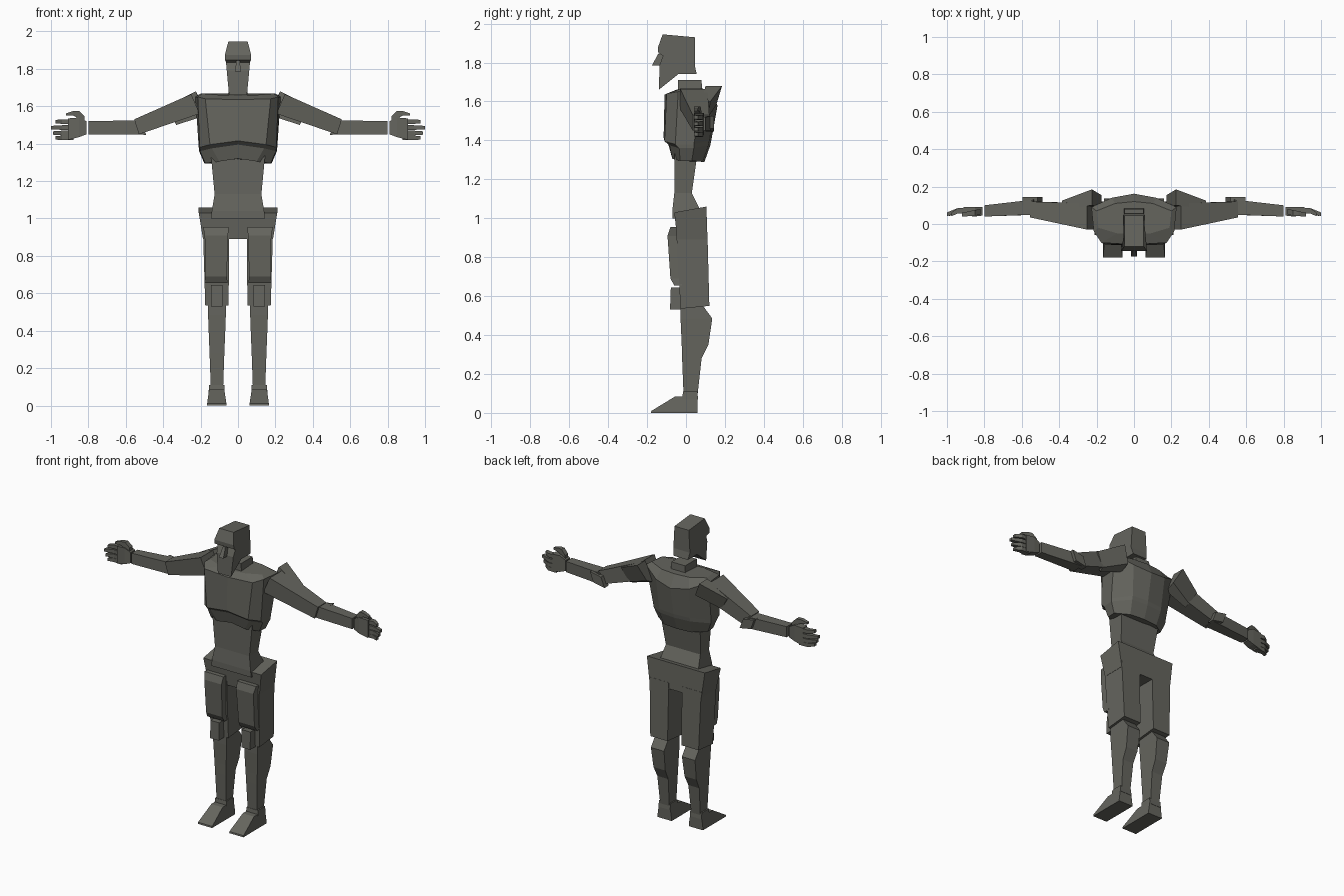
import bpy, bmesh

grey = bpy.data.materials.new("dark warm grey")
grey.diffuse_color = (0.13, 0.13, 0.112, 1)


def loft(name, rings, mirror=False):
    """Skin equal-length rings of points, cap both ends, optionally mirror in x."""
    bm = bmesh.new()
    vs = [[bm.verts.new(p) for p in r] for r in rings]
    n = len(rings[0])
    for a, b in zip(vs, vs[1:]):
        for i in range(n):
            j = (i + 1) % n
            bm.faces.new((a[i], a[j], b[j], b[i]))
    bm.faces.new(vs[0][::-1])
    bm.faces.new(vs[-1])
    bmesh.ops.recalc_face_normals(bm, faces=bm.faces)
    me = bpy.data.meshes.new(name)
    bm.to_mesh(me)
    bm.free()
    me.materials.append(grey)
    ob = bpy.data.objects.new(name, me)
    bpy.context.collection.objects.link(ob)
    if mirror:
        m = ob.modifiers.new("mirror", 'MIRROR')
        m.use_mirror_merge = False
    return ob


def zr(z, x0, x1, y0, y1, dz=0.0):
    """Level rectangle; dz raises its back edge."""
    return [(x0, y0, z), (x1, y0, z), (x1, y1, z + dz), (x0, y1, z + dz)]


def xr(x, y0, y1, z0, z1, tilt=0.0, dy=0.0):
    """Rectangle across the arm; tilt pushes the top outward, dy shifts it back."""
    return [(x, y0, z0), (x, y1, z0), (x + tilt, y1 + dy, z1), (x + tilt, y0 + dy, z1)]


def sym(half):
    """Close a half outline (first and last point on x = 0) into a ring."""
    return half + [(-x, y, z) for x, y, z in half[-2:0:-1]]


def side_profile(name, pts):
    """Side outline of (y, z, half width) spanned across x."""
    return loft(name, [[(-w, y, z) for y, z, w in pts], [(w, y, z) for y, z, w in pts]])


# head, nose, neck
side_profile("head", [
    (-.12, 1.945, .052), (.045, 1.93, .052), (.045, 1.785, .06), (.055, 1.74, .052),
    (-.04, 1.74, .052), (-.14, 1.66, .048), (-.135, 1.79, .06), (-.118, 1.835, .064),
    (-.142, 1.848, .07), (-.145, 1.875, .07)])
loft("nose", [zr(1.785, -.016, .016, -.175, -.11), zr(1.845, -.009, .009, -.143, -.11)])
loft("neck", [zr(1.62, -.055, .055, -.04, .085), zr(1.71, -.05, .05, -.04, .08)])

# chest with overhanging pectoral edge
loft("chest", [sym(h) for h in (
    [(0, -.07, 1.32), (.10, -.07, 1.305), (.175, -.03, 1.295), (.18, .03, 1.295), (.10, .085, 1.29), (0, .095, 1.29)],
    [(0, -.095, 1.395), (.14, -.085, 1.375), (.203, -.035, 1.36), (.208, .04, 1.36), (.11, .115, 1.375), (0, .125, 1.375)],
    [(0, -.115, 1.415), (.15, -.11, 1.395), (.205, -.055, 1.38), (.21, .04, 1.38), (.11, .12, 1.40), (0, .13, 1.40)],
    [(0, -.11, 1.635), (.175, -.10, 1.64), (.215, -.04, 1.65), (.228, .09, 1.65), (.12, .14, 1.60), (0, .162, 1.58)],
    [(0, -.055, 1.655), (.09, -.05, 1.66), (.19, -.02, 1.668), (.20, .07, 1.668), (.10, .11, 1.66), (0, .12, 1.66)])])

# abdomen and hips
loft("abdomen", [zr(1.0, -.145, .145, -.07, .08), zr(1.04, -.14, .14, -.07, .075),
                 zr(1.13, -.125, .125, -.06, .03), zr(1.34, -.145, .145, -.06, .06)])
loft("hips", [zr(.89, -.187, .187, -.045, .11), zr(1.03, -.21, .21, -.06, .105, .03)])

# legs
loft("thigh", [zr(.535, .05, .175, -.028, .12, .015), zr(.93, .048, .187, -.05, .11)], True)
loft("thigh_pad", [zr(.655, .055, .18, -.06, -.02), zr(.69, .06, .175, -.08, -.02),
                   zr(.91, .053, .178, -.095, -.02), zr(.955, .05, .187, -.08, -.02)], True)
loft("knee_pad", [zr(.53, .082, .145, -.082, 0), zr(.645, .082, .145, -.078, 0)], True)
loft("shin", [zr(.08, .08, .145, -.012, .058), zr(.28, .073, .152, -.02, .08),
              zr(.35, .07, .155, -.022, .115), zr(.485, .065, .16, -.028, .135),
              zr(.56, .065, .16, -.028, .08)], True)
loft("foot", [zr(0, .062, .165, -.18, .06), zr(.01, .062, .165, -.178, .06),
              zr(.085, .073, .155, -.055, .06)], True)
loft("ankle", [zr(.07, .072, .157, -.02, .062), zr(.11, .072, .155, -.015, .058)], True)

# arms
loft("upper_arm", [xr(.205, -.03, .11, 1.56, 1.665, .045), xr(.53, .035, .12, 1.45, 1.53, .025)], True)
loft("shoulder_plate", [
    [(.175, .09, 1.55), (.175, .155, 1.58), (.225, .185, 1.68), (.225, .10, 1.68)],
    [(.33, .08, 1.50), (.335, .11, 1.515), (.385, .125, 1.60), (.385, .08, 1.60)]], True)
loft("forearm", [xr(.51, .05, .13, 1.45, 1.525, .03), xr(.80, .04, .10, 1.45, 1.52)], True)
loft("elbow_pad", [xr(.49, .10, .145, 1.445, 1.51, .025), xr(.57, .10, .145, 1.46, 1.525, .025)], True)

# hands: palm, four fingers, raised thumb
loft("palm", [xr(.81, .045, .09, 1.45, 1.52), xr(.85, .04, .092, 1.435, 1.54),
              xr(.91, .045, .09, 1.42, 1.535)], True)
for i, (z, tip) in enumerate([(1.431, .975), (1.457, .99), (1.486, 1.0), (1.518, .975)]):
    h = .0125
    loft("finger_%d" % (i + 1), [
        xr(.88, .052, .088, z - h, z + h), xr(.94, .057, .086, z - h, z + h),
        xr(tip, .042, .062, z - .009, z + .009)], True)
loft("thumb", [xr(.82, .05, .08, 1.50, 1.545), xr(.85, .045, .075, 1.535, 1.575),
               xr(.88, .042, .068, 1.55, 1.575), xr(.92, .04, .06, 1.55, 1.562)], True)
